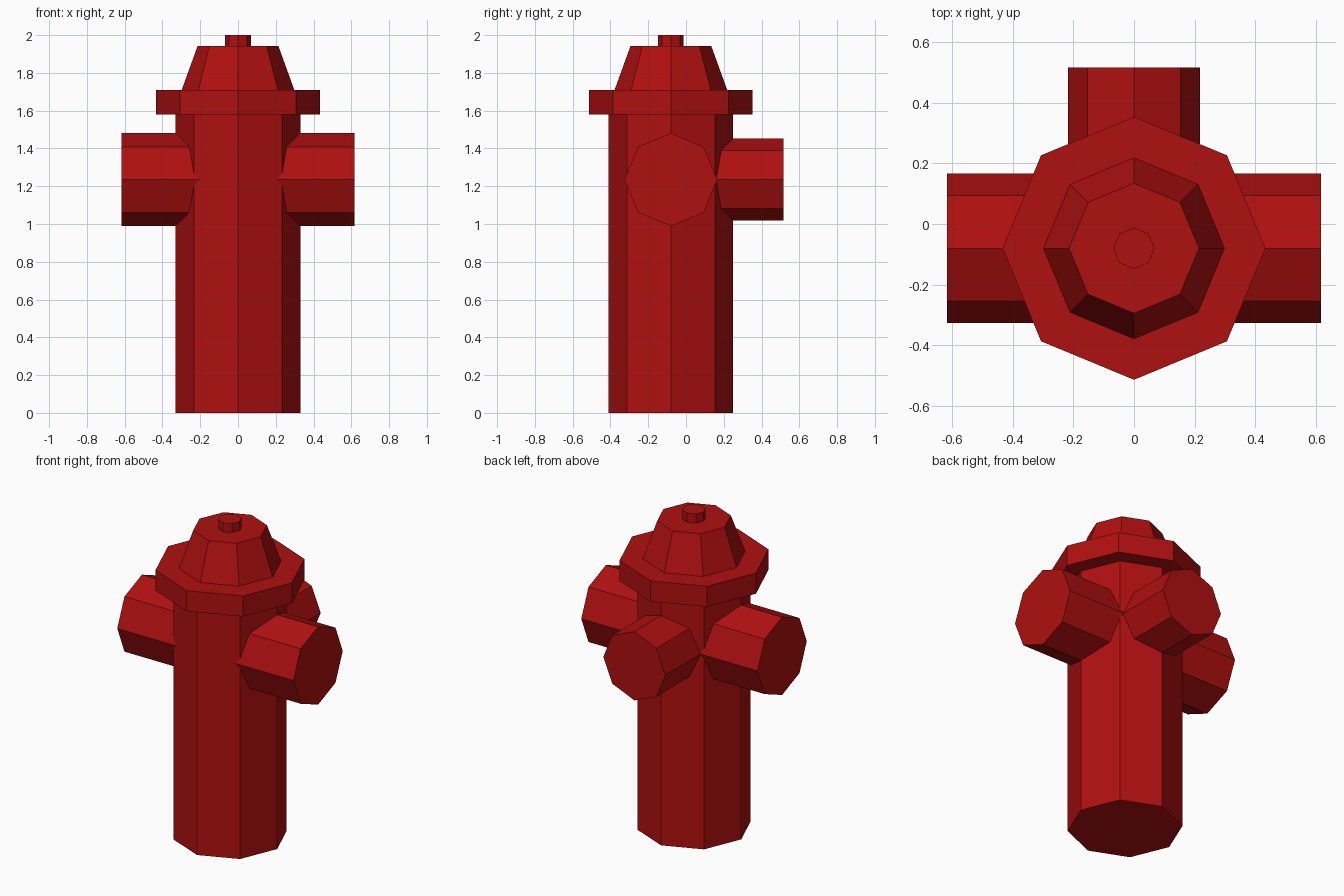
import bpy, bmesh, math
from mathutils import Matrix, Vector

if "Cube" in bpy.data.objects:
    bpy.data.objects.remove(bpy.data.objects["Cube"])

AXIS_Y = -0.08   # the body axis sits slightly forward
PIPE_Z = 1.235   # height of the outlet centres

red = bpy.data.materials.new("hydrant red")
red.diffuse_color = (0.43, 0.005, 0.005, 1)
red.use_nodes = True
red.node_tree.nodes["Principled BSDF"].inputs["Base Color"].default_value = red.diffuse_color


def octagon(name, start, end, r1, r2=None):
    """Eight-sided flat-shaded cylinder or cone between two points."""
    a, b = Vector(start), Vector(end)
    d = b - a
    bm = bmesh.new()
    bmesh.ops.create_cone(bm, cap_ends=True, segments=8, radius1=r1,
                          radius2=r1 if r2 is None else r2, depth=d.length)
    # corners point along the axes
    ang = math.atan2(bm.verts[0].co.y, bm.verts[0].co.x) if bm.verts.ensure_lookup_table() is None else 0
    bm.transform(Matrix.Rotation(-ang, 4, 'Z'))
    rot = Vector((0, 0, 1)).rotation_difference(d.normalized()).to_matrix().to_4x4()
    bm.transform(Matrix.Translation((a + b) / 2) @ rot)
    me = bpy.data.meshes.new(name)
    bm.to_mesh(me)
    bm.free()
    me.materials.append(red)
    ob = bpy.data.objects.new(name, me)
    bpy.context.collection.objects.link(ob)
    return ob


# stacked upright parts: name, bottom, top, bottom radius, top radius
for name, z0, z1, r0, r1 in [
    ("barrel", 0, 1.58, 0.33, 0.33),
    ("flange", 1.58, 1.71, 0.433, 0.433),
    ("bonnet", 1.71, 1.942, 0.298, 0.214),
    ("top_nut", 1.942, 2.0, 0.068, 0.068),
]:
    octagon(name, (0, AXIS_Y, z0), (0, AXIS_Y, z1), r0, r1)

# side outlets run straight through the barrel, the back outlet starts inside it
octagon("side_outlets", (-0.616, AXIS_Y, PIPE_Z), (0.616, AXIS_Y, PIPE_Z), 0.246)
octagon("back_outlet", (0, AXIS_Y, PIPE_Z), (0, 0.516, PIPE_Z), 0.217)
